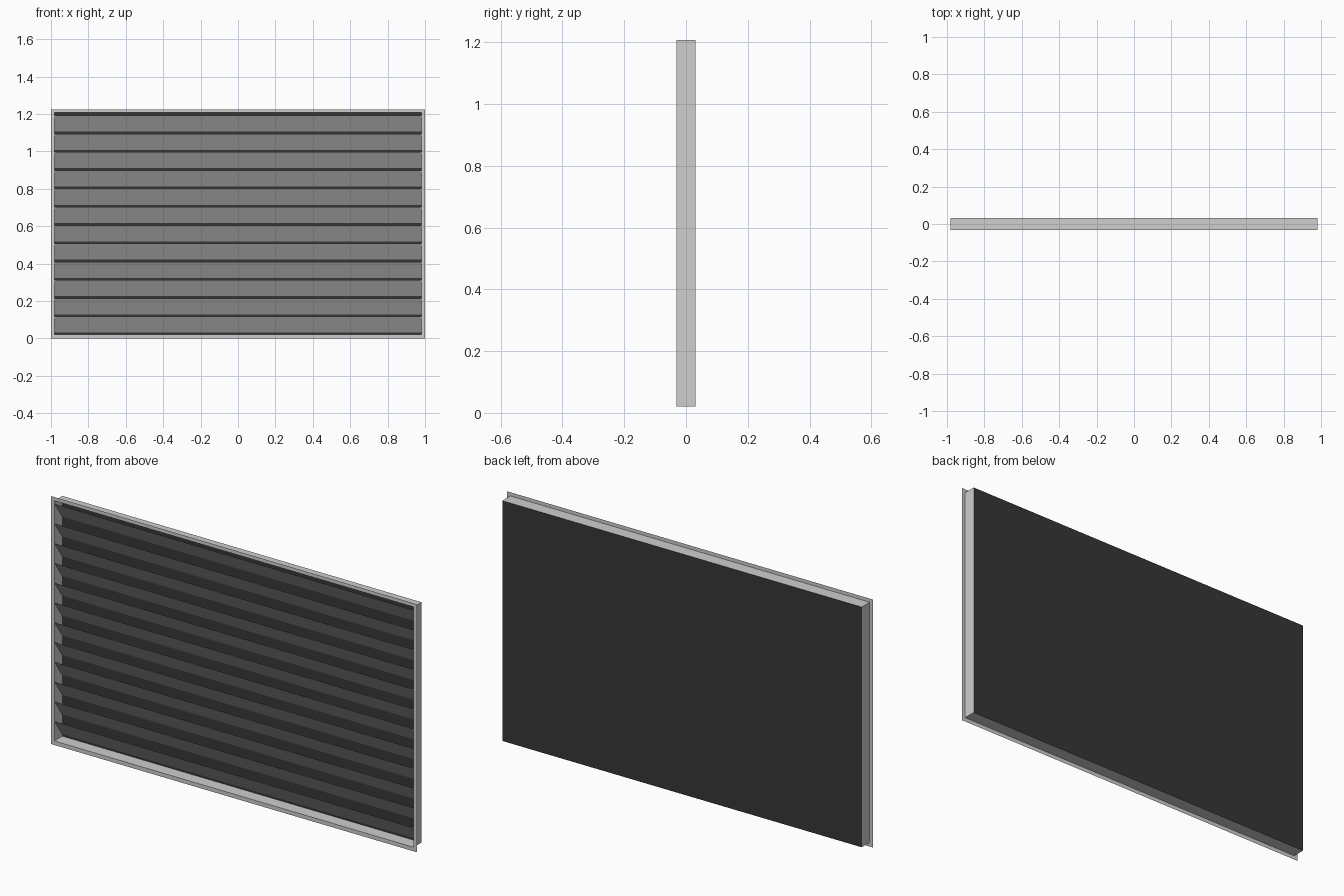
import bpy

if "Cube" in bpy.data.objects:
    bpy.data.objects.remove(bpy.data.objects["Cube"])

W, Z0, Z1 = 1.0, 0.0, 1.225          # outer flange
IW, IZ0, IZ1 = 0.982, 0.02, 1.207    # sleeve behind the flange
FRONT, BACK = -0.031, 0.031
SLATS, PITCH, SLAT_H, SLAT_TOP = 12, 0.0977, 0.086, 1.191


def material(name, rgb):
    m = bpy.data.materials.new(name)
    m.diffuse_color = (*rgb, 1)
    m.use_nodes = True
    m.node_tree.nodes["Principled BSDF"].inputs["Base Color"].default_value = m.diffuse_color
    return m


def sheet(name, verts, faces, mat):
    """Thin sheet-metal part."""
    me = bpy.data.meshes.new(name)
    me.from_pydata(verts, [], faces)
    me.materials.append(mat)
    ob = bpy.data.objects.new(name, me)
    bpy.context.collection.objects.link(ob)
    return ob


def ring(w, z0, z1, y):
    return [(-w, y, z0), (w, y, z0), (w, y, z1), (-w, y, z1)]


aluminium = material("light_grey_metal", (0.61, 0.62, 0.61))
black = material("black_backing", (0.037, 0.037, 0.037))

# Flat flange around the front opening
band = [(i, (i + 1) % 4, 4 + (i + 1) % 4, 4 + i) for i in range(4)]
sheet("front_flange", ring(W, Z0, Z1, FRONT) + ring(IW, IZ0, IZ1, FRONT), band, aluminium)

# Sleeve running from the flange to the back
sleeve = [tuple(reversed(f)) for f in band]
sheet("sleeve", ring(IW, IZ0, IZ1, FRONT) + ring(IW, IZ0, IZ1, BACK), sleeve, aluminium)

# Dark backing panel
sheet("back_panel", ring(IW, IZ0, IZ1, BACK), [(3, 2, 1, 0)], black)

# Sloping slats, high at the front and low at the back
for i in range(SLATS):
    top = SLAT_TOP - i * PITCH
    low = top - SLAT_H
    sheet(f"slat_{i + 1}",
          [(-IW, BACK - 0.001, low), (IW, BACK - 0.001, low),
           (IW, FRONT + 0.001, top), (-IW, FRONT + 0.001, top)],
          [(0, 1, 2, 3)], aluminium)
